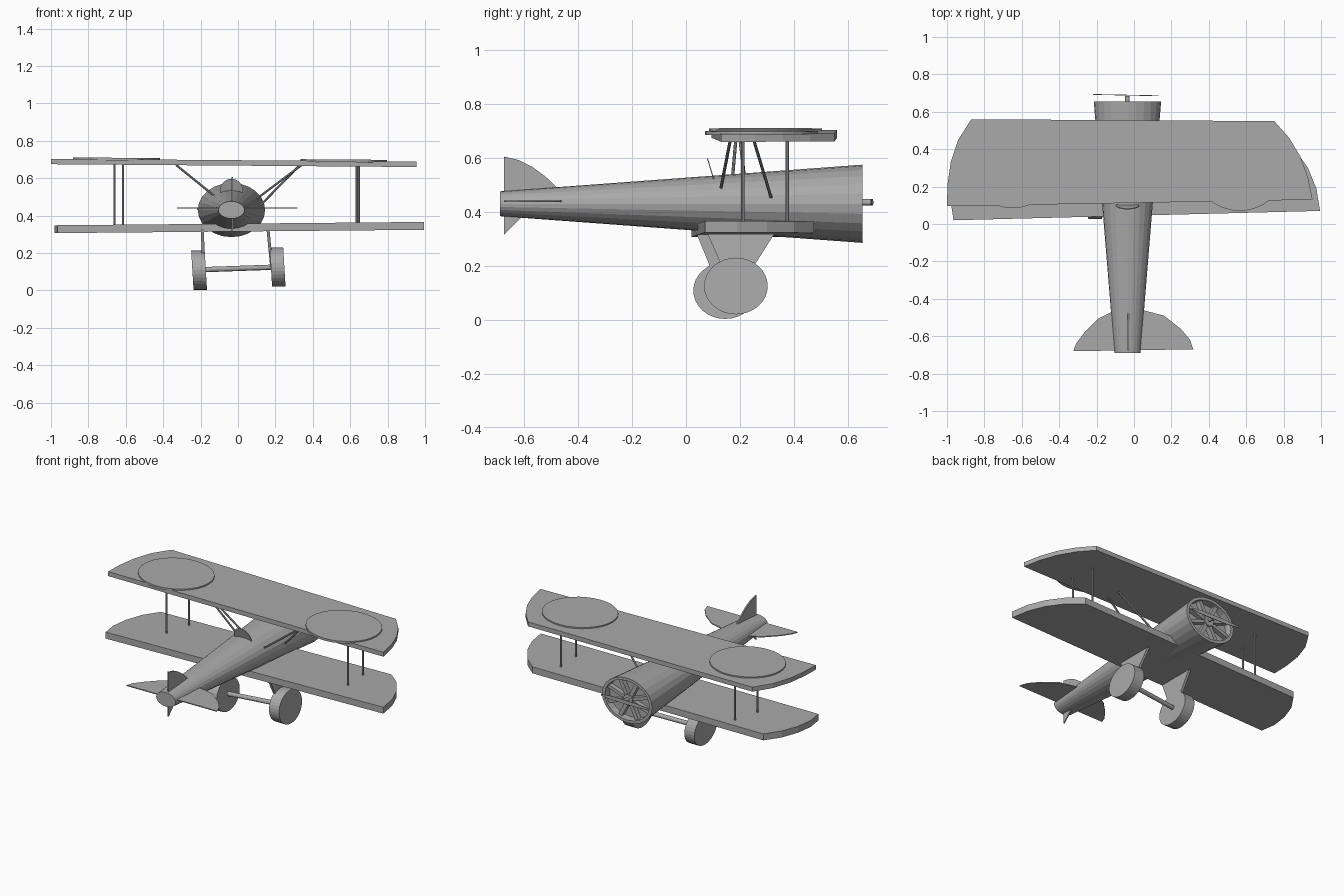
import bpy, bmesh, math
from mathutils import Vector

cube = bpy.data.objects.get("Cube")
if cube:
    bpy.data.objects.remove(cube, do_unlink=True)

grey = bpy.data.materials.new("plain grey")
grey.use_nodes = True
colour = (0.4, 0.4, 0.4, 1)
grey.diffuse_color = colour
grey.node_tree.nodes["Principled BSDF"].inputs["Base Color"].default_value = colour

CX, CZ = -0.035, 0.43  # fuselage axis


def finish(name, bm):
    bmesh.ops.recalc_face_normals(bm, faces=bm.faces)
    mesh = bpy.data.meshes.new(name)
    bm.to_mesh(mesh)
    bm.free()
    mesh.materials.append(grey)
    obj = bpy.data.objects.new(name, mesh)
    bpy.context.collection.objects.link(obj)
    return obj


def prism(name, outline, place, low, high):
    """Flat plate: outline points (u, v) carried to 3D by place(u, v, w)."""
    bm = bmesh.new()
    rings = [[bm.verts.new(place(u, v, w)) for u, v in outline] for w in (low, high)]
    for ring in rings:
        bm.faces.new(ring)
    n = len(outline)
    for i in range(n):
        j = (i + 1) % n
        bm.faces.new((rings[0][i], rings[0][j], rings[1][j], rings[1][i]))
    return finish(name, bm)


def ellipse(cu, cv, ru, rv, sides=32):
    return [(cu + ru * math.cos(2 * math.pi * i / sides),
             cv + rv * math.sin(2 * math.pi * i / sides)) for i in range(sides)]


def rod(name, a, b, radius, sides=8):
    a, b = Vector(a), Vector(b)
    bm = bmesh.new()
    bmesh.ops.create_cone(bm, cap_ends=True, segments=sides, radius1=radius,
                          radius2=radius, depth=(b - a).length)
    obj = finish(name, bm)
    obj.location = (a + b) / 2
    obj.rotation_euler = (b - a).to_track_quat('Z', 'Y').to_euler()
    return obj


# Fuselage: tapered elliptical tube with a recessed nose opening
bm = bmesh.new()
rings = []
for y, rx, rz in [(-0.69, 0.07, 0.046), (0.655, 0.18, 0.145),
                  (0.655, 0.16, 0.127), (0.61, 0.157, 0.124)]:
    rings.append([bm.verts.new((x, y, z)) for x, z in ellipse(CX, CZ, rx, rz, 24)])
for r0, r1 in zip(rings, rings[1:]):
    for i in range(24):
        j = (i + 1) % 24
        bm.faces.new((r0[i], r0[j], r1[j], r1[i]))
bm.faces.new(rings[0])
bm.faces.new(rings[-1])
finish("fuselage", bm)

# Radial engine cylinders inside the nose
for k in range(8):
    a = 2 * math.pi * (k + 0.5) / 8
    c, s = math.cos(a), math.sin(a)
    blade = [(0.02, -0.013), (0.158, -0.013), (0.158, 0.013), (0.02, 0.013)]
    prism(f"engine_cylinder_{k + 1}", blade,
          lambda u, v, w: (CX + u * c - v * s, w, CZ + 0.8 * (u * s + v * c)), 0.6, 0.64)
rod("engine_hub", (CX, 0.6, CZ), (CX, 0.648, CZ), 0.035, 16)
rod("propeller_shaft", (CX, 0.6, 0.435), (CX, 0.685, 0.435), 0.012, 12)
prism("propeller", [(-0.185, -0.004), (-0.1, -0.012), (0.1, -0.012),
                    (0.165, -0.004), (0.165, 0.004), (0.1, 0.012),
                    (-0.1, 0.012), (-0.185, 0.004)],
      lambda u, v, w: (CX + u, w - 0.02 * u, 0.435 + v), 0.687, 0.691)

# Wings, with rounded tips and a slight lean
upper = [(-1.0, 0.095), (-0.997, 0.21), (-0.98, 0.33), (-0.94, 0.45), (-0.87, 0.56),
         (0.75, 0.55), (0.83, 0.46), (0.89, 0.36), (0.93, 0.25), (0.955, 0.13)]
lower = [(-0.965, 0.02), (-0.98, 0.12), (-0.965, 0.23), (-0.925, 0.34), (-0.86, 0.435),
         (0.77, 0.475), (0.86, 0.4), (0.93, 0.3), (0.975, 0.19), (0.995, 0.07)]


def lean_upper(u, v, w):
    return (u, v, w - 0.0077 * u)


prism("upper_wing", upper, lean_upper, 0.667, 0.696)
prism("lower_wing", lower, lambda u, v, w: (u, v, w + 0.009 * u), 0.315, 0.357)

# Round panels on the upper wing
for side, x, y in (("right", -0.65, 0.295), ("left", 0.565, 0.28)):
    prism(f"{side}_wing_disc", ellipse(x, y, 0.232, 0.21), lean_upper, 0.69, 0.704)

# Struts between the wings
for name, x, y in (("right_rear", -0.66, 0.21), ("right_front", -0.615, 0.375),
                   ("left_rear", 0.645, 0.21), ("left_front", 0.635, 0.375)):
    rod(f"{name}_wing_strut", (x, y, 0.34), (x, y, 0.68), 0.006)

# Struts from the body to the upper wing
for name, top, foot in (
        ("left_rear", (0.34, 0.165, 0.67), (0.1, 0.13, 0.49)),
        ("left_front", (0.33, 0.25, 0.67), (0.12, 0.315, 0.455)),
        ("right_rear", (-0.33, 0.185, 0.67), (-0.12, 0.17, 0.5)),
        ("right_front", (-0.33, 0.2, 0.67), (-0.12, 0.22, 0.5))):
    rod(f"{name}_body_strut", top, foot, 0.006)

# Windscreen
prism("windscreen", ellipse(CX, 0, 0.062, 0.067, 24),
      lambda u, v, w: (u, 0.1 - 0.3 * v + w, 0.53 + v), -0.002, 0.002)

# Tail
fin = [(-0.675, 0.605), (-0.62, 0.592), (-0.57, 0.567), (-0.52, 0.53), (-0.475, 0.487),
       (-0.5, 0.44), (-0.6, 0.39), (-0.675, 0.315)]
prism("tail_fin", fin, lambda u, v, w: (w, u, v), -0.034, -0.026)
stabilizer = [(-0.325, -0.68), (-0.31, -0.64), (-0.265, -0.58), (-0.19, -0.505),
              (-0.11, -0.465), (-0.035, -0.455), (0.045, -0.46), (0.16, -0.49),
              (0.25, -0.56), (0.3, -0.62), (0.317, -0.67)]
prism("tail_plane", stabilizer, lambda u, v, w: (u, v, w), 0.437, 0.443)

# Undercarriage: wheels, legs and axle
for side, x, y, z, leg_top, leg_foot in (("right", -0.208, 0.145, 0.108, -0.19, -0.185),
                                         ("left", 0.212, 0.185, 0.125, 0.16, 0.18)):
    prism(f"{side}_wheel", ellipse(y, z, 0.118, 0.105),
          lambda u, v, w: (x + w - 0.06 * (v - z), u, v), -0.036, 0.036)
    plate = [(y - 0.11, 0.33), (y + 0.15, 0.33), (y + 0.02, z), (y - 0.02, z)]
    prism(f"{side}_wheel_leg", plate,
          lambda u, v, w: (leg_foot + (leg_top - leg_foot) * (v - z) / (0.33 - z) + w, u, v),
          -0.008, 0.008)
rod("axle", (-0.208, 0.145, 0.11), (0.212, 0.185, 0.125), 0.014, 12)
